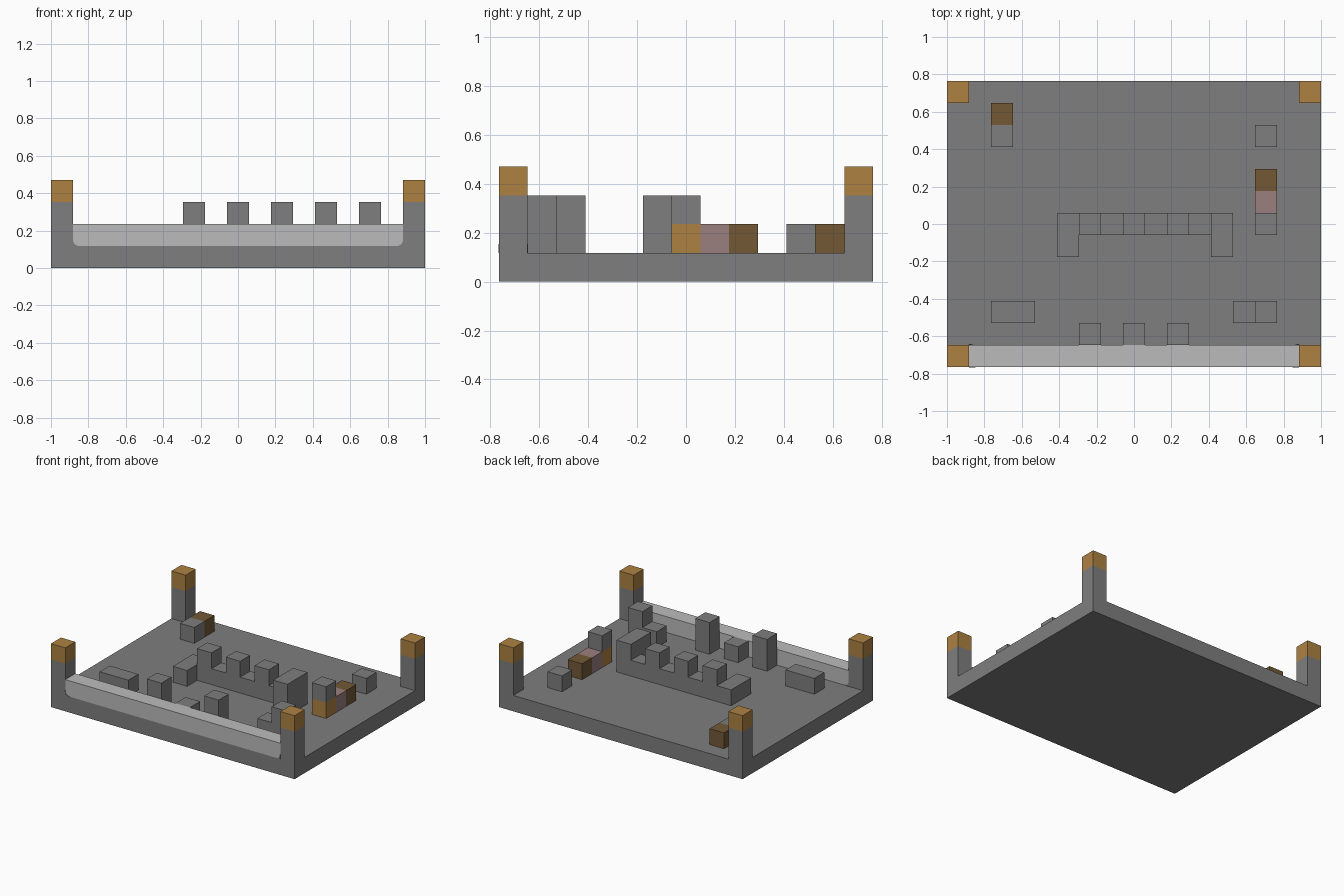
import bpy, bmesh, math
from mathutils import Vector

cube = bpy.data.objects.get("Cube")
if cube:
    bpy.data.objects.remove(cube)

NX, NY = 17, 13          # plan size in blocks
U = 2 / NX               # block edge


def material(name, rgb):
    m = bpy.data.materials.new(name)
    m.use_nodes = True
    m.diffuse_color = (*rgb, 1)
    m.node_tree.nodes["Principled BSDF"].inputs["Base Color"].default_value = (*rgb, 1)
    return m


STONE = material("mid grey", (0.21, 0.21, 0.21))
PALE = material("pale grey", (0.50, 0.50, 0.50))
GOLD = material("gold", (0.42, 0.22, 0.055))
BROWN = material("brown", (0.17, 0.098, 0.037))
PINK = material("dusty pink", (0.33, 0.21, 0.21))

# Each part is a list of boxes: block start, size in blocks, material
parts = {"floor_slab": [((0, 0, 0), (NX, NY, 1), STONE)],
         "front_parapet": [((1, 0, 1), (NX - 2, 1, 1), PALE)]}

# Corner posts with gold caps
for side, i in (("right", 0), ("left", NX - 1)):
    for end, j in (("front", 0), ("back", NY - 1)):
        parts[f"{end}_{side}_post"] = [((i, j, 1), (1, 1, 2), STONE),
                                       ((i, j, 3), (1, 1, 1), GOLD)]

# Long counter with raised blocks and two short returns
parts["counter"] = [((5, 6, 1), (7, 1, 1), STONE), ((5, 5, 1), (1, 1, 1), STONE),
                    ((12, 5, 1), (1, 2, 2), STONE)]
parts["counter"] += [((i, 6, 2), (1, 1, 1), STONE) for i in (6, 8, 10)]

# Blocks behind the parapet
for name, i, h in (("right", 6, 2), ("middle", 8, 1), ("left", 10, 2)):
    parts[f"front_{name}_block"] = [((i, 1, 1), (1, 1, h), STONE)]
parts["low_bench"] = [((2, 2, 1), (2, 1, 1), STONE)]
parts["stepped_seat"] = [((13, 2, 1), (1, 1, 1), STONE), ((14, 2, 1), (1, 1, 2), STONE)]

# Coloured blocks along the sides
parts["left_display"] = [((14, 6, 1), (1, 1, 1), GOLD), ((14, 6, 2), (1, 1, 1), STONE),
                         ((14, 7, 1), (1, 1, 1), PINK), ((14, 8, 1), (1, 1, 1), BROWN)]
parts["left_back_block"] = [((14, 10, 1), (1, 1, 1), STONE)]
parts["right_display"] = [((2, 10, 1), (1, 1, 1), STONE), ((2, 11, 1), (1, 1, 1), BROWN)]


def cells(box):
    (x, y, z), (w, d, h), _ = box
    return [(x + a, y + b, z + c) for a in range(w) for b in range(d) for c in range(h)]


def finish(name, bm, mats):
    mesh = bpy.data.meshes.new(name)
    bm.to_mesh(mesh)
    bm.free()
    for m in mats:
        mesh.materials.append(m)
    obj = bpy.data.objects.new(name, mesh)
    bpy.context.collection.objects.link(obj)


def place(x, y, z):
    return Vector(((x - NX / 2) * U, (y - NY / 2) * U, z * U))


# Only outward block faces are made, then flat areas are merged
solid = {c for boxes in parts.values() for box in boxes for c in cells(box)}
for name, boxes in parts.items():
    bm = bmesh.new()
    mats = list(dict.fromkeys(box[2] for box in boxes))
    for box in boxes:
        for cell in cells(box):
            for axis in range(3):
                for sign in (-1, 1):
                    near = list(cell)
                    near[axis] += sign
                    if tuple(near) in solid:
                        continue
                    n, s = Vector(), Vector()
                    n[axis], s[(axis + 1) % 3] = sign / 2, 0.5
                    t = (n * 2).cross(s)
                    mid = Vector(cell) + Vector((0.5, 0.5, 0.5)) + n
                    ring = (mid - s - t, mid + s - t, mid + s + t, mid - s + t)
                    face = bm.faces.new([bm.verts.new(place(*p)) for p in ring])
                    face.material_index = mats.index(box[2])
    bmesh.ops.remove_doubles(bm, verts=bm.verts, dist=U / 100)
    bmesh.ops.dissolve_limit(bm, angle_limit=0.01, verts=bm.verts, edges=bm.edges,
                             delimit={'MATERIAL'})
    finish(name, bm, mats)

# Thin grey fillets that round the lower corners of the parapet
for side, x, sx in (("right", 1, 1), ("left", NX - 1, -1)):
    for end, y, sy in (("front", 0, -1), ("back", 1, 1)):
        bm = bmesh.new()
        r = 0.3
        outline = [(0, 0)] + [(r - r * math.cos(a), r - r * math.sin(a))
                              for a in (k * math.pi / 12 for k in range(7))]
        ring = [bm.verts.new(place(x + sx * a, y, 1 + b)) for a, b in outline]
        out = bmesh.ops.extrude_face_region(bm, geom=[bm.faces.new(ring)])
        moved = [v for v in out["geom"] if isinstance(v, bmesh.types.BMVert)]
        bmesh.ops.translate(bm, verts=moved, vec=(0, sy * 0.002, 0))
        bmesh.ops.recalc_face_normals(bm, faces=bm.faces)
        finish(f"{end}_{side}_fillet", bm, [STONE])
